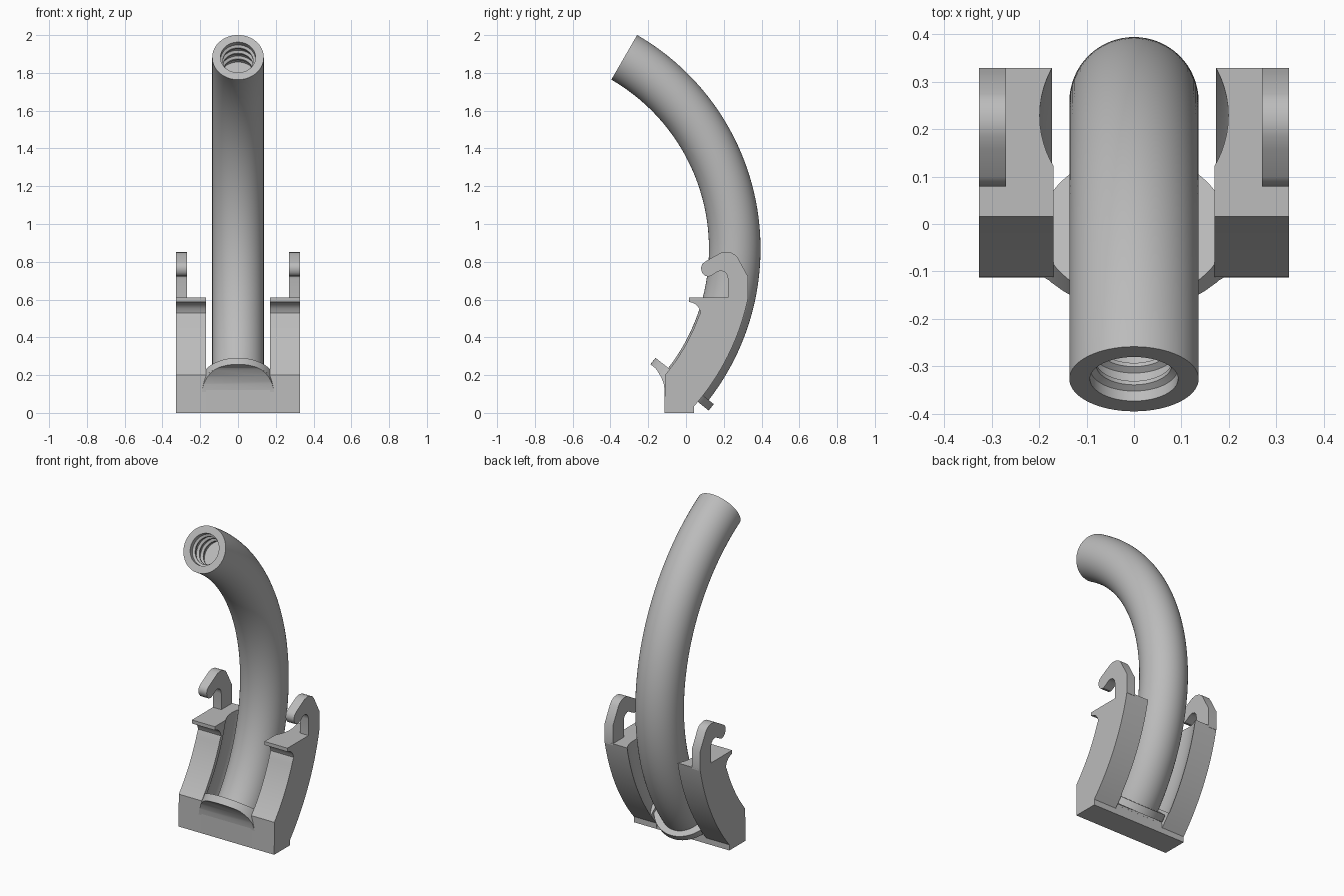
import bpy, bmesh
from math import sin, cos, pi, radians
from mathutils import Vector

if "Cube" in bpy.data.objects:
    bpy.data.objects.remove(bpy.data.objects["Cube"])

grey = bpy.data.materials.new("plain grey")
grey.use_nodes = True
grey.diffuse_color = (0.5, 0.5, 0.5, 1)
grey.node_tree.nodes["Principled BSDF"].inputs["Base Color"].default_value = (0.5, 0.5, 0.5, 1)

# Every curved part shares one bend centre in the YZ plane
CY, CZ, BEND = -0.912, 0.869, 1.17


def on_arc(radius, degrees):
    t = radians(degrees)
    return (CY + radius * cos(t), CZ + radius * sin(t))


def arc(radius, start, end, steps):
    return [on_arc(radius, start + (end - start) * i / steps) for i in range(steps + 1)]


def finish(name, bm, smooth=35):
    bmesh.ops.recalc_face_normals(bm, faces=bm.faces)
    mesh = bpy.data.meshes.new(name)
    bm.to_mesh(mesh)
    bm.free()
    mesh.materials.append(grey)
    obj = bpy.data.objects.new(name, mesh)
    bpy.context.collection.objects.link(obj)
    shade(obj, smooth)
    return obj


def select(obj):
    bpy.ops.object.select_all(action='DESELECT')
    obj.select_set(True)
    bpy.context.view_layer.objects.active = obj


def shade(obj, angle=35):
    select(obj)
    bpy.ops.object.shade_smooth_by_angle(angle=radians(angle))


def prism(name, profile, x0, x1):
    """Extrude a YZ profile along X."""
    bm = bmesh.new()
    ends = [[bm.verts.new((x, y, z)) for y, z in profile] for x in (x0, x1)]
    for end in ends:
        bm.faces.new(end)
    n = len(profile)
    for i in range(n):
        j = (i + 1) % n
        bm.faces.new((ends[0][i], ends[0][j], ends[1][j], ends[1][i]))
    return finish(name, bm)


def loft(name, stations, bend=BEND, sides=64):
    """Circular sections (angle along the bend, radius), capped at both ends."""
    bm = bmesh.new()
    rings = []
    for degrees, r in stations:
        rings.append([])
        for k in range(sides):
            a = 2 * pi * k / sides
            y, z = on_arc(bend + r * cos(a), degrees)
            rings[-1].append(bm.verts.new((r * sin(a), y, z)))
    for a, b in zip(rings, rings[1:]):
        for k in range(sides):
            j = (k + 1) % sides
            bm.faces.new((a[k], a[j], b[j], b[k]))
    bm.faces.new(rings[0])
    bm.faces.new(rings[-1])
    return finish(name, bm)


def disc(name, top, bottom, radius):
    """Straight cylinder between two YZ points."""
    a, b = Vector((0, *top)), Vector((0, *bottom))
    axis = b - a
    bm = bmesh.new()
    bmesh.ops.create_cone(bm, cap_ends=True, segments=64, radius1=radius,
                          radius2=radius, depth=axis.length)
    bm.transform(axis.to_track_quat('Z', 'X').to_matrix().to_4x4())
    bmesh.ops.translate(bm, verts=bm.verts, vec=(a + b) / 2)
    return finish(name, bm)


def boolean(obj, cutter, operation):
    mod = obj.modifiers.new("cut", 'BOOLEAN')
    mod.operation, mod.object, mod.solver = operation, cutter, 'EXACT'
    select(obj)
    bpy.ops.object.modifier_apply(modifier=mod.name)
    shade(obj)


# Bent tube with a threaded socket in its upper end
TOP = 60
tube = [(-38.5 + (TOP + 38.5) * i / 72, 0.1365) for i in range(73)]
tube.append((TOP, 0.093))
for i in range(3):
    d = TOP - 1.3 - i * 2.4
    tube += [(d, 0.093), (d - 0.4, 0.08), (d - 0.9, 0.08), (d - 1.3, 0.093)]
tube.append((TOP - 8.5, 0.093))
loft("bent_tube", tube)

# Flange at the tube foot
FLANGE = ((-0.007, 0.169), (-0.034, 0.135))
disc("foot_flange", *FLANGE, 0.197)

# Concave support under the flange, trimmed to its outline
support = prism("flange_support", [(-0.185, 0.262), (-0.155, 0.228), (-0.132, 0.19),
                (-0.118, 0.155), (-0.113, 0.12), (-0.11, 0.08), (0.04, 0.04),
                (0.04, 0.073)], -0.25, 0.25)
trim = disc("support_trim", FLANGE[0], (-0.19, -0.06), 0.1965)
boolean(support, trim, 'INTERSECT')
bpy.data.objects.remove(trim)

# Base block joining the two cheeks
prism("base_block", [(-0.113, 0), (0.043, 0), (0.043, 0.06), (-0.113, 0.19)], -0.17, 0.17)

# Curved cheek with a front lip
cheek = [(-0.113, 0), (0.043, 0)]
cheek += arc(1.268, -41.1, -11.8, 24)
cheek += [(0.016, 0.61), (0.016, 0.588), (0.035, 0.583), (0.055, 0.572),
          (0.07, 0.553), (0.077, 0.53)]
cheek += arc(1.043, -20.2, -39.9, 18)

# Open hook on the outer side of the cheek
hook = [(0.222, 0.6), (0.329, 0.6), (0.329, 0.72), (0.275, 0.82), (0.262, 0.836),
        (0.24, 0.848), (0.212, 0.853), (0.185, 0.848), (0.158, 0.833), (0.1, 0.8),
        (0.085, 0.787), (0.079, 0.765), (0.085, 0.742), (0.1, 0.726), (0.12, 0.721),
        (0.138, 0.729), (0.168, 0.748), (0.185, 0.752), (0.205, 0.746),
        (0.218, 0.73), (0.222, 0.71)]

# Groove cutter clearing space around the tube
groove = loft("groove_cutter", [(-37 + 2 * i, 0.199) for i in range(21)])
for side, s in (("left", 1), ("right", -1)):
    body = prism(side + "_cheek", cheek, s * 0.17, s * 0.327)
    boolean(body, groove, 'DIFFERENCE')
    prism(side + "_hook", hook, s * 0.27, s * 0.327)
bpy.data.objects.remove(groove)
